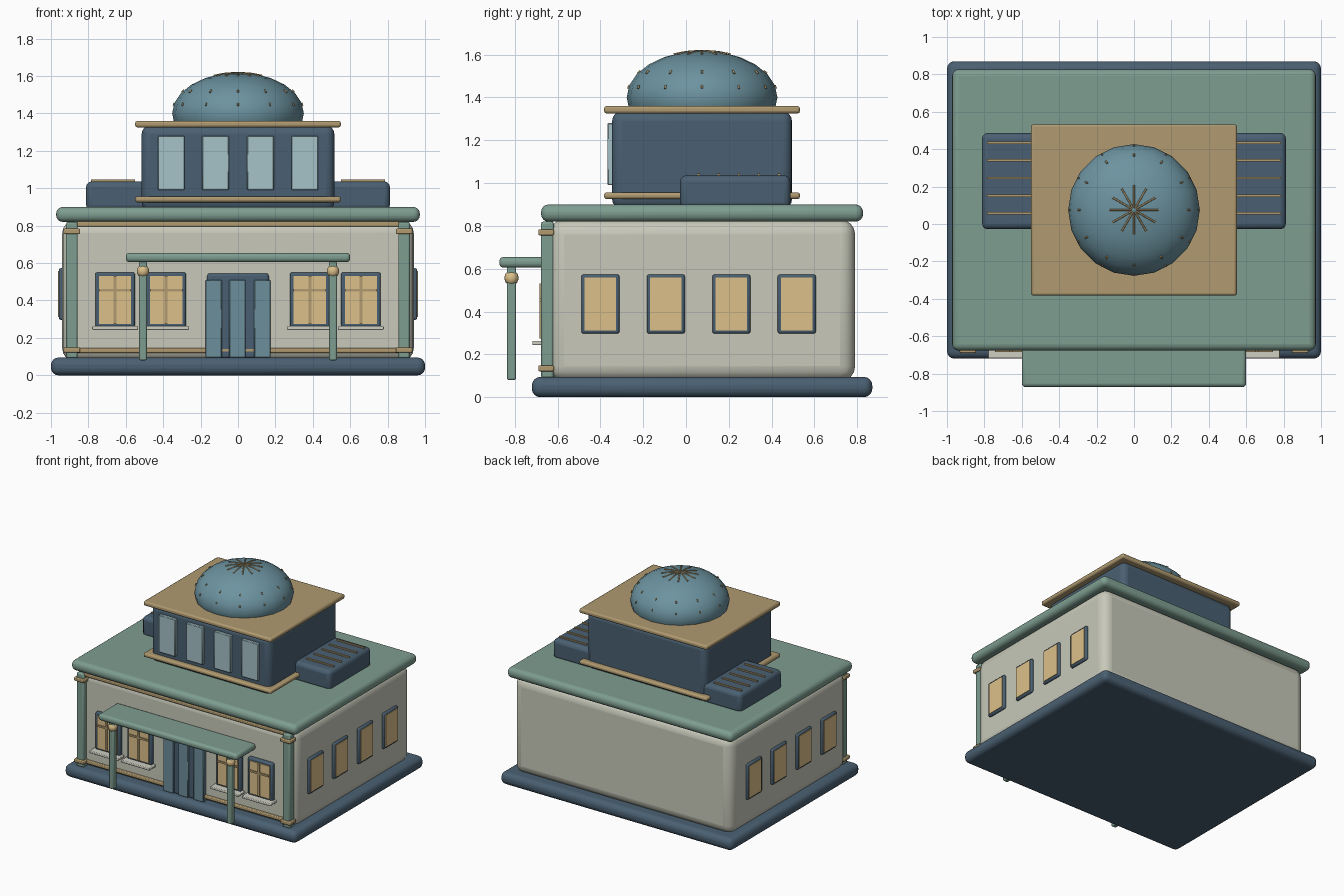
import bpy, math
from mathutils import Vector

if "Cube" in bpy.data.objects:
    bpy.data.objects.remove(bpy.data.objects["Cube"])


def mat(name, hexcol):
    c = [int(hexcol[i:i + 2], 16) / 255 for i in (0, 2, 4)]
    lin = [((v + 0.055) / 1.055) ** 2.4 if v > 0.04 else v / 12.92 for v in c]
    m = bpy.data.materials.new(name)
    m.diffuse_color = (*lin, 1)
    m.use_nodes = True
    m.node_tree.nodes["Principled BSDF"].inputs["Base Color"].default_value = m.diffuse_color
    return m


SLATE = mat("slate", "4A6072")
GREEN = mat("sage", "7E9D90")
CREAM = mat("cream", "C8C9BA")
TAN = mat("tan", "B09A70")
AMBER = mat("amber_glass", "DCC08A")
DOOR = mat("door_blue", "6C8E9B")
PALE = mat("pale_glass", "A6C2C8")
DOME = mat("dome_blue", "6C93A0")
SILL = mat("sill_stone", "CFCFC4")


def smooth(o):
    bpy.ops.object.select_all(action='DESELECT')
    o.select_set(True)
    bpy.context.view_layer.objects.active = o
    bpy.ops.object.shade_smooth_by_angle(angle=math.radians(35))


def box(name, x, y, z, m, bevel=0.0, seg=3):
    """Box from (min, max) ranges with rounded edges."""
    bpy.ops.mesh.primitive_cube_add(size=1)
    o = bpy.context.object
    o.name = name
    for v in o.data.vertices:
        v.co = Vector([r[0] if c < 0 else r[1] for c, r in zip(v.co, (x, y, z))])
    o.data.materials.append(m)
    if bevel:
        b = o.modifiers.new("bevel", 'BEVEL')
        b.width, b.segments = bevel, seg
        smooth(o)
    return o


def ctr(c, w):
    return (c - w / 2, c + w / 2)


def ball(name, loc, scale, m, seg, rings):
    bpy.ops.mesh.primitive_uv_sphere_add(segments=seg, ring_count=rings, radius=1, location=loc)
    o = bpy.context.object
    o.name = name
    o.scale = scale
    o.data.materials.append(m)
    smooth(o)


CY = 0.075  # building centre in depth

# Main masses
box("base_plinth", (-1, 1), (-0.72, 0.87), (0, 0.095), SLATE, 0.04, 4)
box("main_walls", (-0.94, 0.94), (-0.64, 0.79), (0.075, 0.83), CREAM, 0.07, 4)
box("main_roof", (-0.972, 0.972), (-0.677, 0.827), (0.82, 0.9), GREEN, 0.035, 4)
box("upper_storey", (-0.515, 0.515), ctr(CY, 0.84), (0.88, 1.335), SLATE, 0.045, 4)
for n, z in (("lower", (0.925, 0.957)), ("upper", (1.325, 1.36))):
    box(n + "_storey_trim", (-0.55, 0.55), ctr(CY, 0.915), z, TAN, 0.012, 2)

# Front wall trims and corner columns
box("front_top_trim", (-0.88, 0.88), (-0.66, -0.62), (0.795, 0.822), TAN, 0.006, 2)
box("front_bottom_trim", (-0.88, 0.88), (-0.66, -0.62), (0.12, 0.146), TAN, 0.006, 2)
for s in (-1, 1):
    box("corner_column", ctr(s * 0.888, 0.062), (-0.677, -0.617), (0.09, 0.82), GREEN, 0.01, 2)
    for z in (0.77, 0.135):
        box("column_band", ctr(s * 0.888, 0.088), (-0.69, -0.617), ctr(z, 0.028), TAN, 0.006, 2)

# Entrance canopy, posts and lamps
box("canopy", (-0.6, 0.6), (-0.872, -0.63), (0.605, 0.655), GREEN, 0.02, 3)
for s in (-1, 1):
    box("canopy_post", ctr(s * 0.508, 0.042), ctr(-0.815, 0.042), (0.08, 0.61), GREEN, 0.008, 2)
    ball("post_lamp", (s * 0.508, -0.815, 0.557), (0.033, 0.033, 0.035), AMBER, 16, 10)

# Door
box("door_frame", (-0.165, 0.165), (-0.66, -0.62), (0.09, 0.545), SLATE, 0.015, 3)
for x in (-0.13, -0.003, 0.13):
    box("door_panel", ctr(x, 0.088), (-0.672, -0.63), (0.095, 0.51), DOOR, 0.004, 1)

# Front windows with glazing bars and sills
for x in (-0.657, -0.384, 0.384, 0.657):
    box("front_window_frame", ctr(x, 0.212), (-0.668, -0.62), (0.258, 0.55), SLATE, 0.01, 2)
    box("front_window_glass", ctr(x, 0.172), (-0.676, -0.63), (0.275, 0.53), AMBER)
    box("glazing_bar_vertical", ctr(x, 0.016), (-0.684, -0.64), (0.275, 0.53), TAN)
    box("glazing_bar_horizontal", ctr(x, 0.172), (-0.684, -0.64), ctr(0.455, 0.014), TAN)
    box("front_window_sill", ctr(x, 0.245), (-0.718, -0.62), (0.243, 0.263), SILL, 0.005, 2)

# Side windows
for s in (-1, 1):
    for i in range(4):
        y = -0.4 + i * 0.3058
        xs = sorted((s * 0.92, s * 0.958))
        box("side_window_frame", xs, ctr(y, 0.178), (0.297, 0.573), SLATE, 0.01, 2)
        xs = sorted((s * 0.93, s * 0.963))
        box("side_window_glass", xs, ctr(y, 0.148), (0.312, 0.558), AMBER)

# Upper storey windows
for x in (-0.357, -0.12, 0.12, 0.357):
    box("upper_window", ctr(x, 0.143), (-0.367, -0.33), (0.99, 1.28), PALE, 0.004, 1)

# Roof vents with slats
for s in (-1, 1):
    box("roof_vent", sorted((s * 0.47, s * 0.812)), (-0.028, 0.487), (0.88, 1.037), SLATE, 0.03, 3)
    for i in range(5):
        box("vent_slat", sorted((s * 0.55, s * 0.787)), ctr(0.058 + i * 0.094, 0.013), (1.03, 1.046), TAN)

# Dome
R, H, DZ = 0.352, 0.218, 1.4
ball("dome", (0, CY, DZ), (R, R, H), DOME, 20, 12)

# Dome ribs: thin tubes that break through the dome surface in short lengths
cu = bpy.data.curves.new("dome_ribs", 'CURVE')
cu.dimensions = '3D'
cu.bevel_depth = 0.005
cu.bevel_resolution = 1
cu.use_fill_caps = True
for k in range(12):
    a = k * math.pi / 6
    for t0, t1 in ((2, 22), (55, 59), (75, 79)):
        sp = cu.splines.new('POLY')
        sp.points.add(2)
        for p, t in zip(sp.points, (t0, (t0 + t1) / 2, t1)):
            t = math.radians(t)
            r = R * math.sin(t)
            p.co = (r * math.cos(a), CY + r * math.sin(a), DZ + H * math.cos(t), 1)
ribs = bpy.data.objects.new("dome_ribs", cu)
bpy.context.collection.objects.link(ribs)
cu.materials.append(TAN)
